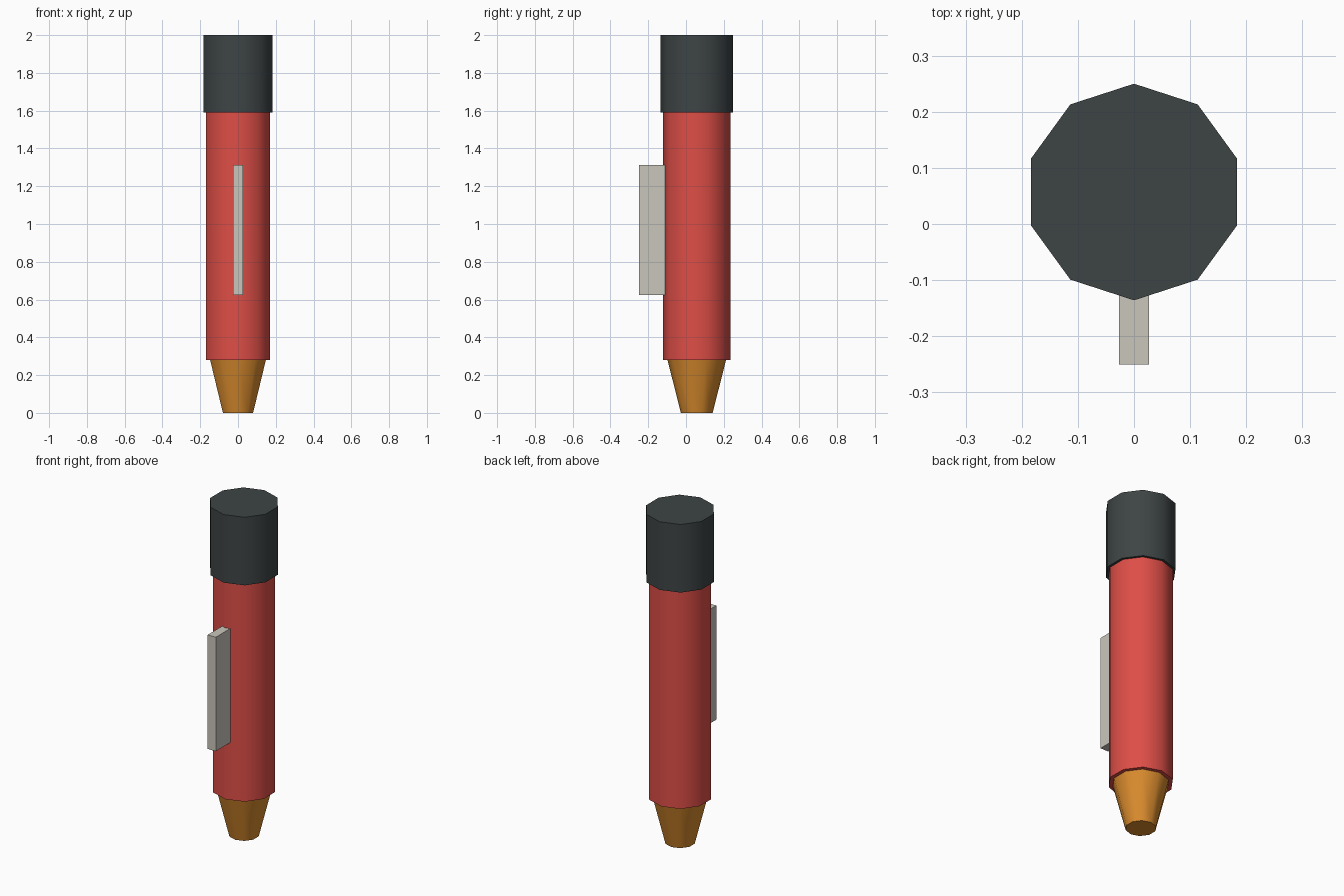
import bpy
import bmesh
from math import sin, cos, pi, radians

SIDES = 10
AXIS_Y = 0.057

cube = bpy.data.objects.get("Cube")
if cube:
    bpy.data.objects.remove(cube, do_unlink=True)


def material(name, color):
    mat = bpy.data.materials.new(name)
    mat.use_nodes = True
    mat.diffuse_color = (*color, 1)
    mat.node_tree.nodes["Principled BSDF"].inputs["Base Color"].default_value = (*color, 1)
    return mat


def add_object(name, bm, mat):
    bmesh.ops.recalc_face_normals(bm, faces=bm.faces)
    mesh = bpy.data.meshes.new(name)
    bm.to_mesh(mesh)
    bm.free()
    mesh.materials.append(mat)
    obj = bpy.data.objects.new(name, mesh)
    bpy.context.collection.objects.link(obj)
    return obj


def barrel(name, z0, r0, z1, r1, mat):
    """Closed ten-sided frustum with a corner pointing front and back."""
    bm = bmesh.new()
    rings = []
    for z, r in ((z0, r0), (z1, r1)):
        angles = [2 * pi * i / SIDES for i in range(SIDES)]
        rings.append([bm.verts.new((r * sin(a), AXIS_Y + r * cos(a), z)) for a in angles])
    low, high = rings
    for i in range(SIDES):
        j = (i + 1) % SIDES
        bm.faces.new((low[i], low[j], high[j], high[i]))
    bm.faces.new(low)
    bm.faces.new(high)
    obj = add_object(name, bm, mat)
    # Smooth sides, sharp rims
    bpy.ops.object.select_all(action="DESELECT")
    obj.select_set(True)
    bpy.context.view_layer.objects.active = obj
    bpy.ops.object.shade_smooth_by_angle(angle=radians(40))


def box(name, low, high, mat):
    bm = bmesh.new()
    bmesh.ops.create_cube(bm, size=1)
    for v in bm.verts:
        v.co = [(a + b) / 2 + c * (b - a) for a, b, c in zip(low, high, v.co)]
    add_object(name, bm, mat)


red = material("red", (0.73, 0.076, 0.063))
charcoal = material("charcoal", (0.048, 0.058, 0.058))
amber = material("amber", (0.70, 0.262, 0.027))
pale_grey = material("pale grey", (0.59, 0.565, 0.503))

# Tapered tip, long body and wider cap
barrel("tip", 0, 0.084, 0.28, 0.155, amber)
barrel("body", 0.28, 0.178, 1.59, 0.178, red)
barrel("cap", 1.59, 0.193, 2, 0.193, charcoal)

# Clip standing out from the front
box("clip", (-0.027, -0.25, 0.625), (0.027, -0.1, 1.312), pale_grey)
